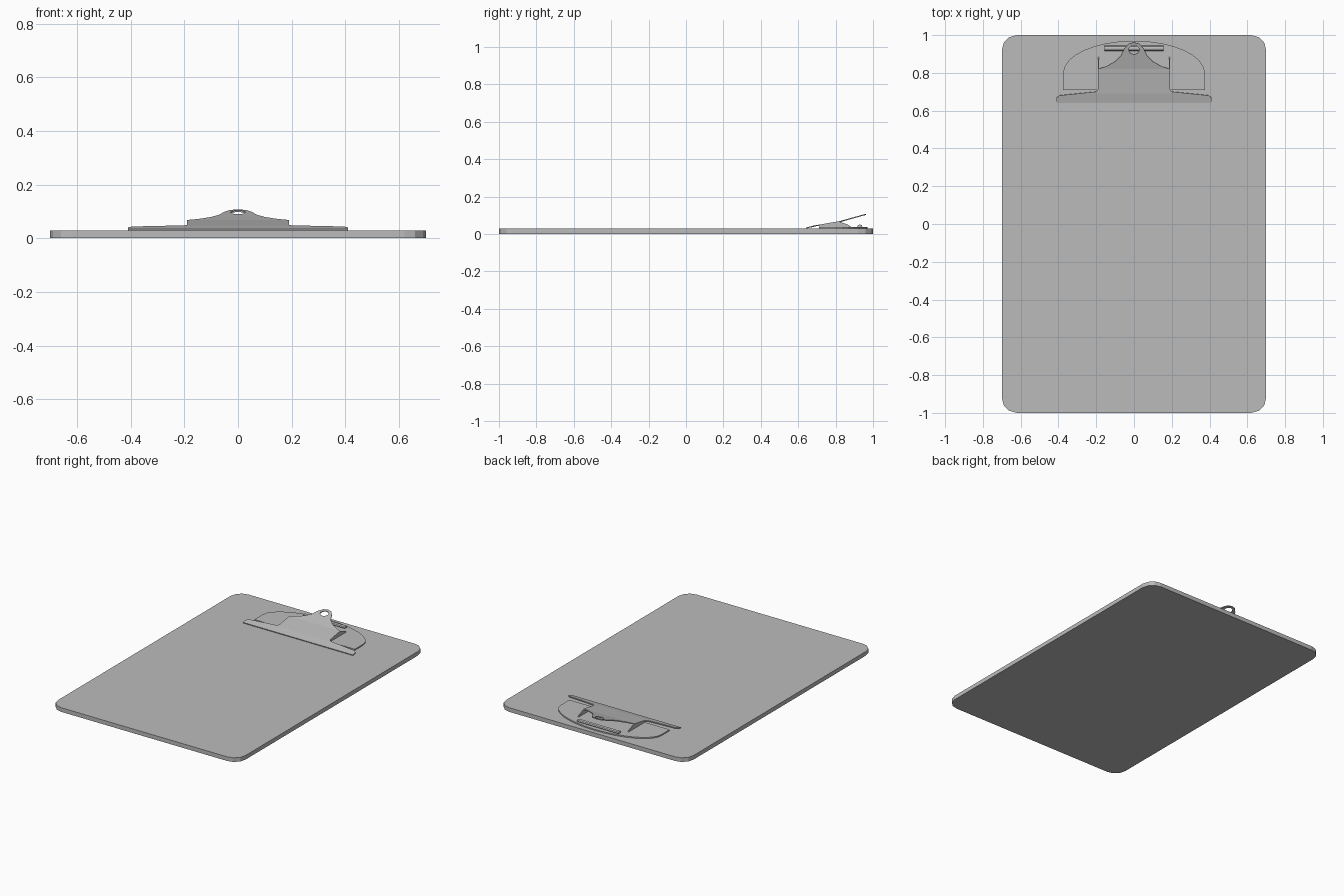
import bpy, bmesh, math
from mathutils import Vector

cube = bpy.data.objects.get("Cube")
if cube:
    bpy.data.objects.remove(cube, do_unlink=True)

grey = bpy.data.materials.new("plain grey")
grey.use_nodes = True
colour = (0.5, 0.5, 0.5, 1)
grey.diffuse_color = colour
grey.node_tree.nodes["Principled BSDF"].inputs["Base Color"].default_value = colour

BOARD_TOP = 0.028
PLATE_TOP = 0.036


def add_object(name, bm):
    bmesh.ops.recalc_face_normals(bm, faces=bm.faces)
    mesh = bpy.data.meshes.new(name)
    bm.to_mesh(mesh)
    bm.free()
    mesh.materials.append(grey)
    obj = bpy.data.objects.new(name, mesh)
    bpy.context.collection.objects.link(obj)
    return obj


def prism(name, points, offset):
    """Extrude a closed outline of 3D points along an offset."""
    bm = bmesh.new()
    face = bm.faces.new([bm.verts.new(p) for p in points])
    new = bmesh.ops.extrude_face_region(bm, geom=[face])["geom"]
    verts = [g for g in new if isinstance(g, bmesh.types.BMVert)]
    bmesh.ops.translate(bm, verts=verts, vec=offset)
    # extruding keeps the starting face, which closes the solid
    return add_object(name, bm)


def arc(cx, cy, rx, ry, start, end, steps):
    angles = [math.radians(start + (end - start) * i / steps) for i in range(steps + 1)]
    return [(cx + rx * math.cos(a), cy + ry * math.sin(a)) for a in angles]


def mirrored(half):
    """Close a right-hand outline with its reflection in x."""
    return half + [(-x, y) for x, y in reversed(half) if x > 0.001]


# Board with rounded corners
r = 0.08
outline = []
for i, (sx, sy) in enumerate([(1, 1), (-1, 1), (-1, -1), (1, -1)]):
    outline += arc(sx * (0.70 - r), sy * (1 - r), r, r, 90 * i, 90 * i + 90, 3)
prism("board", [(x, y, 0) for x, y in outline], (0, 0, BOARD_TOP))

# Dome-shaped plate under the clip
half = [(0.375, 0.71)] + arc(0, 0.80, 0.375, 0.17, 0, 90, 8)
prism("base_plate", [(x, y, BOARD_TOP - 0.002) for x, y in mirrored(half)],
      (0, 0, PLATE_TOP - BOARD_TOP + 0.002))


# Sprung clip: flat outline with a hanging hole, bent upward toward the back
def clip_height(y):
    rows = [(0.64, 0.034), (0.69, 0.046), (0.82, 0.068), (0.97, 0.110)]
    for (y0, z0), (y1, z1) in zip(rows, rows[1:]):
        if y <= y1:
            return z0 + (z1 - z0) * (y - y0) / (y1 - y0)
    return rows[-1][1]


half = [(0.41, 0.64), (0.41, 0.667), (0.395, 0.68), (0.20, 0.70), (0.19, 0.715),
        (0.19, 0.82), (0.145, 0.835), (0.10, 0.86), (0.07, 0.89), (0.05, 0.93),
        (0.03, 0.953), (0, 0.961)]
bm = bmesh.new()
for loop in (mirrored(half), arc(0, 0.922, 0.028, 0.024, 0, 330, 11)):
    verts = [bm.verts.new((x, y, 0)) for x, y in loop]
    for a, b in zip(verts, verts[1:] + verts[:1]):
        bm.edges.new((a, b))
bmesh.ops.triangle_fill(bm, edges=bm.edges[:], use_beauty=True, normal=Vector((0, 0, 1)))
for y in (0.69, 0.82):
    bmesh.ops.bisect_plane(bm, geom=bm.verts[:] + bm.edges[:] + bm.faces[:],
                           plane_co=(0, y, 0), plane_no=(0, 1, 0))
for v in bm.verts:
    v.co.z = clip_height(v.co.y)
clip = add_object("clip", bm)
if clip.data.polygons[0].normal.z < 0:
    clip.data.flip_normals()
solid = clip.modifiers.new("sheet thickness", "SOLIDIFY")
solid.thickness = 0.006
solid.offset = -1

# Folded side flaps
flap = [(0.715, 0.035), (0.885, 0.035), (0.87, 0.048), (0.82, 0.066), (0.715, 0.048)]
for side, s in (("left", 1), ("right", -1)):
    prism(side + "_flap", [(s * 0.19, y, z) for y, z in flap], (-s * 0.006, 0, 0))

# Spring rod lying on the plate
bar = arc(0.93, PLATE_TOP + 0.005, 0.014, 0.009, 0, 315, 7)
prism("spring_rod", [(-0.155, y, z) for y, z in bar], (0.31, 0, 0))
